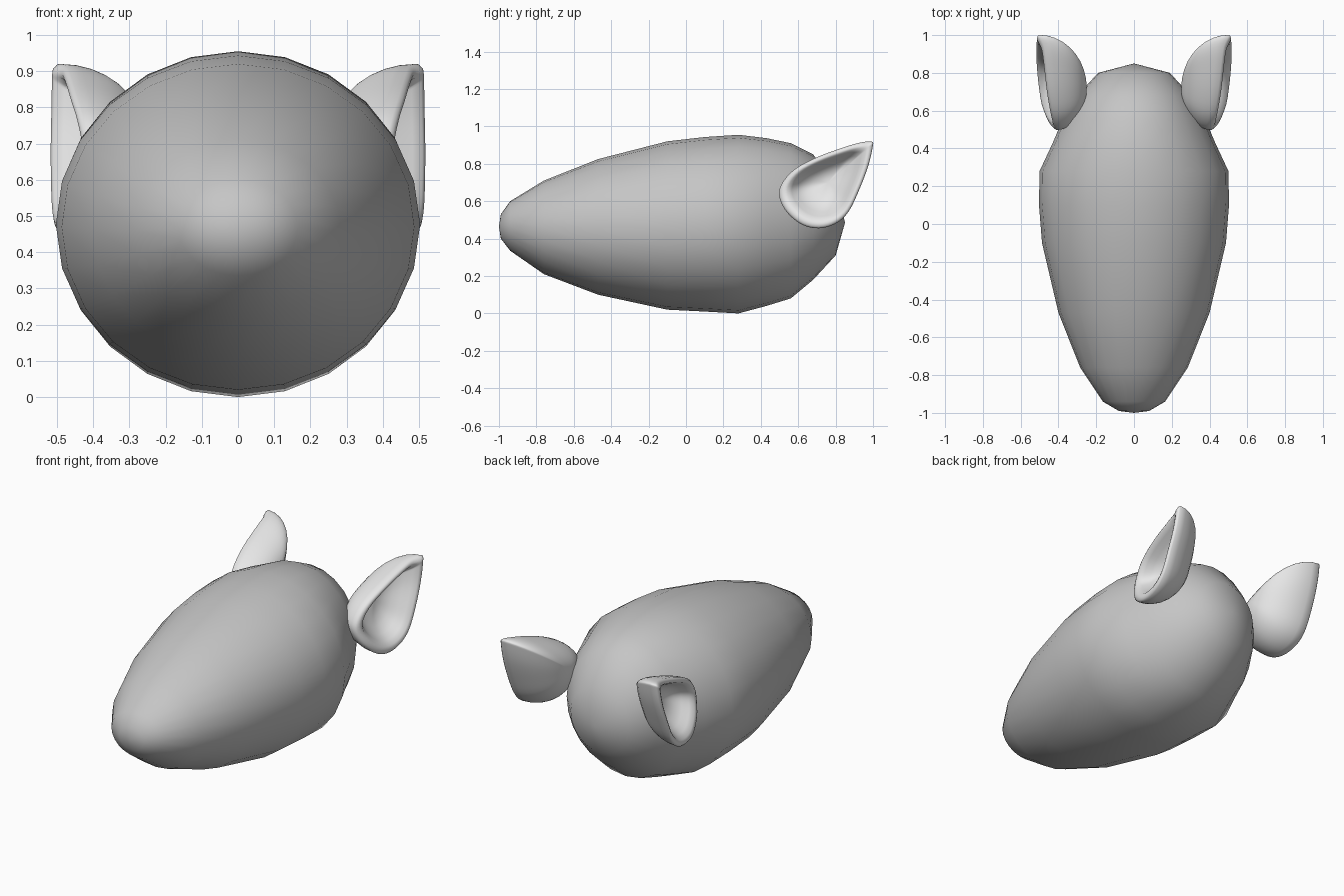
import bpy, bmesh, math
from mathutils import Vector

if "Cube" in bpy.data.objects:
    bpy.data.objects.remove(bpy.data.objects["Cube"])


def material(name, value):
    m = bpy.data.materials.new(name)
    m.diffuse_color = (value, value, value, 1)
    m.use_nodes = True
    m.node_tree.nodes["Principled BSDF"].inputs["Base Color"].default_value = m.diffuse_color
    return m


def loft(name, start, rings, end, mat):
    """Skin closed rings of equal size and close both ends with a pole."""
    bm = bmesh.new()
    loops = [[bm.verts.new(p) for p in ring] for ring in rings]
    n = len(loops[0])
    for a, b in zip(loops, loops[1:]):
        for i in range(n):
            j = (i + 1) % n
            bm.faces.new((a[i], a[j], b[j], b[i]))
    for pole, loop in ((start, loops[0]), (end, loops[-1])):
        v = bm.verts.new(pole)
        for i in range(n):
            bm.faces.new((v, loop[i], loop[(i + 1) % n]))
    bmesh.ops.recalc_face_normals(bm, faces=bm.faces[:])
    for f in bm.faces:
        f.smooth = True
    me = bpy.data.meshes.new(name)
    bm.to_mesh(me)
    bm.free()
    me.materials.append(mat)
    ob = bpy.data.objects.new(name, me)
    bpy.context.collection.objects.link(ob)
    return ob


def closed_curve(pts, steps):
    """Smooth closed curve through the points."""
    out, n = [], len(pts)
    for i in range(n):
        a, b, c, d = (Vector(pts[(i + k) % n]) for k in (-1, 0, 1, 2))
        for k in range(steps):
            t = k / steps
            out.append(0.5 * (2 * b + (c - a) * t + (2 * a - 5 * b + 4 * c - d) * t * t
                              + (3 * b - a - 3 * c + d) * t ** 3))
    return out


body_grey = material("mid grey", 0.56)
ear_grey = material("light grey", 0.8)

# Head: rings along y as (y, bottom, top, half width)
sections = [(-0.99, 0.40, 0.53, 0.08), (-0.94, 0.335, 0.60, 0.165),
            (-0.76, 0.21, 0.71, 0.285), (-0.47, 0.10, 0.825, 0.40),
            (-0.10, 0.02, 0.92, 0.487), (0.10, 0.01, 0.943, 0.503),
            (0.28, 0.0, 0.955, 0.50), (0.43, 0.04, 0.937, 0.43),
            (0.56, 0.08, 0.91, 0.375), (0.68, 0.18, 0.85, 0.30),
            (0.80, 0.31, 0.69, 0.19)]
SIDES = 24
rings = []
for y, lo, hi, w in sections:
    rings.append([(w * math.sin(2 * math.pi * i / SIDES), y,
                   (lo + hi) / 2 + (hi - lo) / 2 * math.cos(2 * math.pi * i / SIDES))
                  for i in range(SIDES)])
loft("head", (0, -1, 0.465), rings, (0, 0.85, 0.485), body_grey)

# Ears: teardrop rim, rounded back shell, rolled lip and hollow
rim = closed_curve([(0.50, 0.995, 0.918), (0.475, 0.94, 0.915), (0.462, 0.85, 0.89),
                    (0.445, 0.70, 0.835), (0.425, 0.58, 0.77), (0.41, 0.51, 0.69),
                    (0.415, 0.50, 0.62), (0.445, 0.54, 0.54), (0.475, 0.62, 0.475),
                    (0.49, 0.71, 0.455), (0.50, 0.80, 0.48), (0.505, 0.87, 0.545),
                    (0.507, 0.93, 0.67), (0.505, 0.975, 0.79), (0.503, 0.998, 0.89)], 4)
back = Vector((0.25, 0.72, 0.70))
floor = Vector((0.47, 0.76, 0.70))
lip = [(0.04, 0.010), (0.10, 0.014), (0.17, 0.009), (0.26, -0.015),
       (0.36, -0.05), (0.50, -0.083), (0.68, -0.105), (0.85, -0.113)]
STEPS = 9
shell = []
for k in range(1, STEPS + 1):
    a = k / STEPS * math.pi / 2
    s, c = math.sin(a), 1 - math.cos(a)
    shell.append([Vector((back.x + (r.x - back.x) * c,
                          back.y + (r.y - back.y) * s,
                          back.z + (r.z - back.z) * s)) for r in rim])
for u, d in lip:
    shell.append([r.lerp(floor, u) + Vector((d, 0, 0)) for r in rim])
for name, side in (("right_ear", 1), ("left_ear", -1)):
    def flip(p):
        return Vector((p.x * side, p.y, p.z))
    loft(name, flip(back), [[flip(p) for p in ring] for ring in shell],
         flip(floor + Vector((-0.115, 0, 0))), ear_grey)
